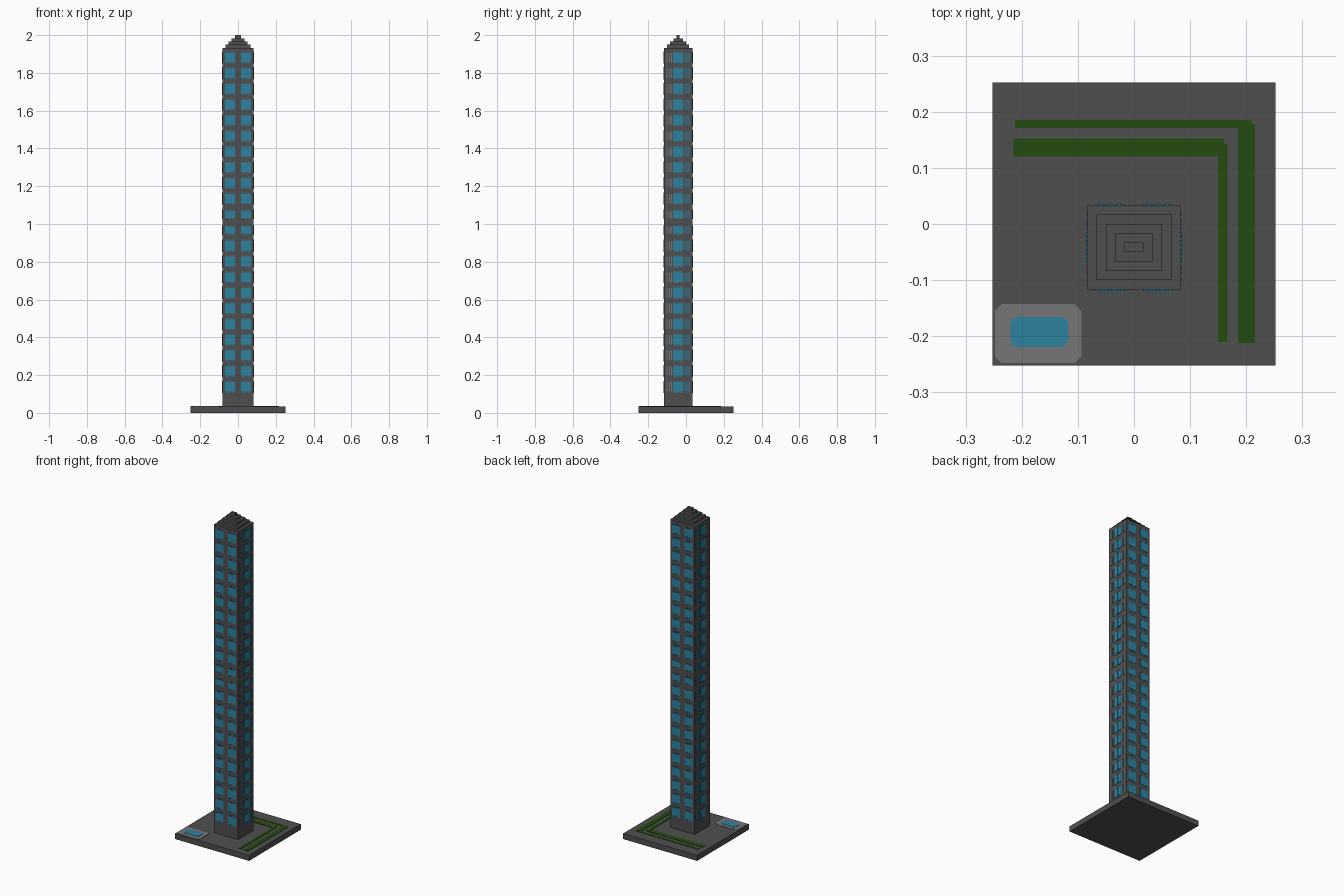
import bpy, bmesh

if "Cube" in bpy.data.objects:
    bpy.data.objects.remove(bpy.data.objects["Cube"])


def material(name, rgb):
    m = bpy.data.materials.new(name)
    m.diffuse_color = (*rgb, 1)
    m.use_nodes = True
    m.node_tree.nodes["Principled BSDF"].inputs["Base Color"].default_value = m.diffuse_color
    return m


CONCRETE = material("dark grey concrete", (0.078, 0.078, 0.078))
PAVING = material("pale grey paving", (0.18, 0.18, 0.18))
GLASS = material("blue glass", (0.026, 0.225, 0.355))
GRASS = material("dark green hedge", (0.017, 0.07, 0.005))


def add_box(bm, lo, hi):
    r = bmesh.ops.create_cube(bm, size=1)
    for v in r["verts"]:
        for i in range(3):
            v.co[i] = lo[i] if v.co[i] < 0 else hi[i]


def finish(name, bm, mat):
    me = bpy.data.meshes.new(name)
    bm.to_mesh(me)
    bm.free()
    me.materials.append(mat)
    ob = bpy.data.objects.new(name, me)
    bpy.context.collection.objects.link(ob)
    return ob


def boxes(name, mat, items):
    bm = bmesh.new()
    for lo, hi in items:
        add_box(bm, lo, hi)
    return finish(name, bm, mat)


def chamfered_plate(name, mat, x0, x1, y0, y1, z0, z1, c):
    bm = bmesh.new()
    pts = [(x0 + c, y0), (x1 - c, y0), (x1, y0 + c), (x1, y1 - c),
           (x1 - c, y1), (x0 + c, y1), (x0, y1 - c), (x0, y0 + c)]
    f = bm.faces.new([bm.verts.new((x, y, z0)) for x, y in pts])
    top = bmesh.ops.extrude_face_region(bm, geom=[f])["geom"]
    for v in top:
        if isinstance(v, bmesh.types.BMVert):
            v.co.z = z1
    bmesh.ops.recalc_face_normals(bm, faces=bm.faces)
    return finish(name, bm, mat)


G = 0.034              # ground level
HX, HY, CY = 0.083, 0.0755, -0.0415   # tower half sizes and y centre
ROOF, STEP = 1.932, 0.017

# Base and tower
boxes("base", CONCRETE, [((-0.252, -0.252, 0), (0.252, 0.252, G))])
boxes("tower", CONCRETE, [((-HX, CY - HY, G), (HX, CY + HY, ROOF))])

# Stepped roof
for k in range(1, 5):
    hx, hy = HX - 0.0166 * k, HY - 0.0168 * k
    z = ROOF + STEP * (k - 1)
    boxes(f"roof_step_{k}", CONCRETE,
          [((-hx, CY - hy, z), (hx, CY + hy, z + STEP))])

# Windows: 22 floors; jagged panes front and back, panes with slim strips on the sides
P = 0.002
front, side, pale = [], [], []
for n in range(22):
    z = 0.138 + 0.083 * n
    h = 0.018 if n in (10, 11) else 0.025
    # pane body plus three taller teeth
    parts = [(0, 0.0265, h, P)] + [(d, 0.0035, h + 0.007, P + 0.0006) for d in (-0.016, 0, 0.016)]
    for d, w, hh, p in parts:
        for s in (-1, 1):
            cx = s * 0.0425 + d
            for y in (CY - HY, CY + HY):
                front.append(((cx - w, y - p, z - hh), (cx + w, y + p, z + hh)))
            x, cy = s * HX, CY + d
            side.append(((x - p, cy - w, z - hh), (x + p, cy + w, z + hh)))
    for s in (-1, 1):
        x = s * HX
        for d in (0.036, 0.047, 0.058):
            for sgn, group in ((1, side), (-1, pale)):
                y = CY + sgn * d
                group.append(((x - P, y - 0.0025, z - h), (x + P, y + 0.0025, z + h)))
boxes("front_and_back_windows", GLASS, front)
boxes("side_windows", GLASS, side)
boxes("side_window_frames", PAVING, pale)

# Two L-shaped hedges
T = G + 0.002
boxes("outer_hedge", GRASS, [((-0.212, 0.171, G), (0.209, 0.185, T)),
                             ((0.185, -0.212, G), (0.216, 0.178, T + 0.0004))])
boxes("inner_hedge", GRASS, [((-0.215, 0.12, G), (0.16, 0.152, T)),
                             ((0.15, -0.21, G), (0.167, 0.143, T + 0.0004))])

# Pool with its paved border
chamfered_plate("pool_border", PAVING, -0.248, -0.094, -0.248, -0.143, G, G + 0.002, 0.012)
chamfered_plate("pool_water", GLASS, -0.22, -0.118, -0.219, -0.166, G, G + 0.0035, 0.009)
